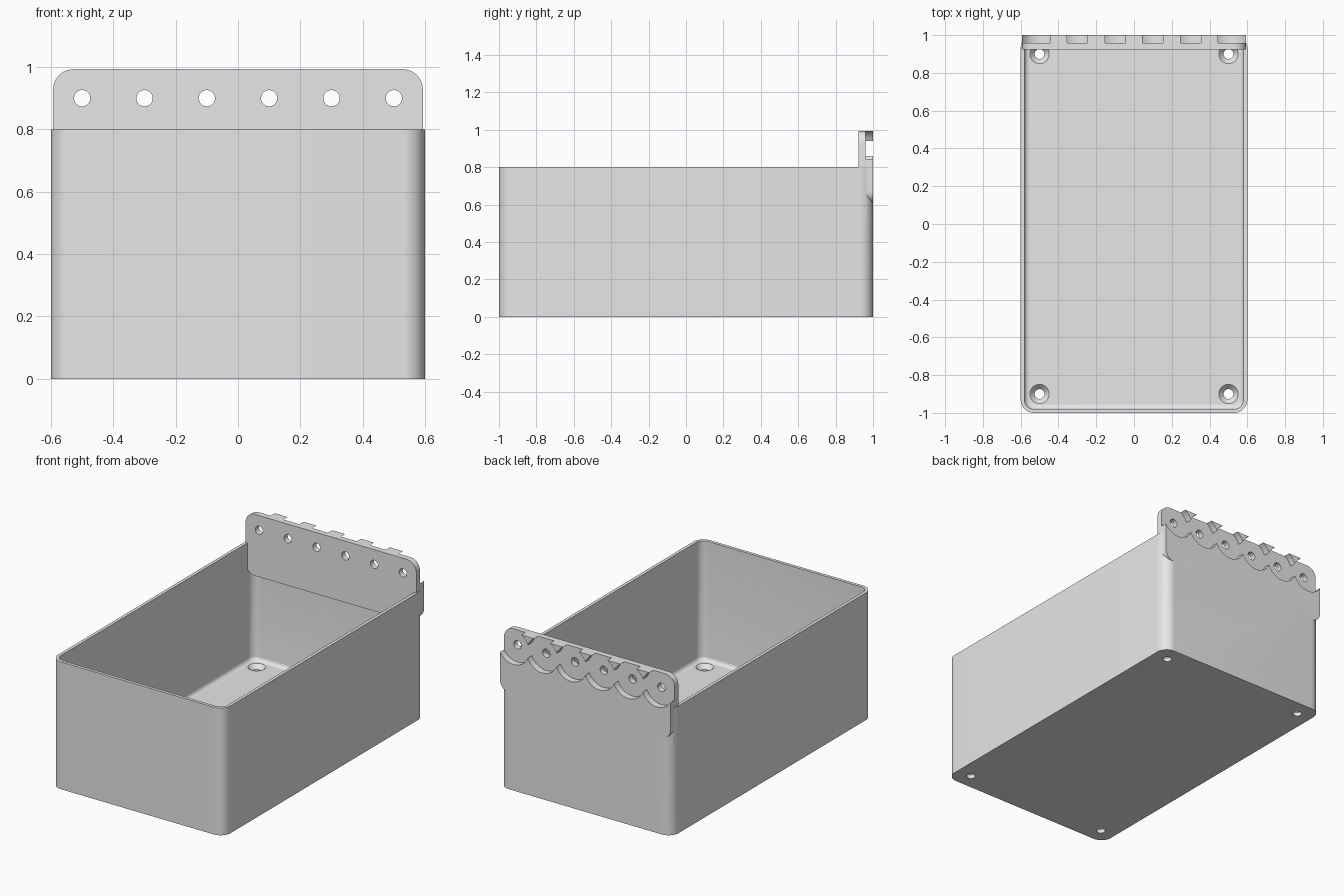
import bpy, bmesh, math
from mathutils import Matrix

old = bpy.data.objects.get("Cube")
if old:
    bpy.data.objects.remove(old)

grey = bpy.data.materials.new("plain_grey")
grey.use_nodes = True
grey.diffuse_color = (0.8, 0.8, 0.8, 1)
grey.node_tree.nodes["Principled BSDF"].inputs["Base Color"].default_value = (0.8, 0.8, 0.8, 1)

TO_BACK = Matrix.Rotation(math.radians(90), 4, 'X')  # local z becomes -y, local y becomes z


def finish(name, bm):
    bmesh.ops.recalc_face_normals(bm, faces=bm.faces)
    mesh = bpy.data.meshes.new(name)
    bm.to_mesh(mesh)
    bm.free()
    mesh.materials.append(grey)
    obj = bpy.data.objects.new(name, mesh)
    bpy.context.collection.objects.link(obj)
    return obj


def rounded_block(name, hx, hy, r, low, high, fillet=0, matrix=Matrix()):
    """Extruded rounded rectangle, with an optional fillet round its lower edge."""
    bm = bmesh.new()
    ring = []
    for q, (sx, sy) in enumerate([(1, 1), (-1, 1), (-1, -1), (1, -1)]):
        for i in range(13):
            a = math.radians(90) * (q + i / 12)
            ring.append(bm.verts.new((sx * (hx - r) + r * math.cos(a),
                                      sy * (hy - r) + r * math.sin(a), low)))
    base = bm.faces.new(ring)
    rim = list(base.edges)
    top = bmesh.ops.extrude_face_region(bm, geom=[base], use_keep_orig=True)["geom"]
    bmesh.ops.translate(bm, verts=[v for v in top if isinstance(v, bmesh.types.BMVert)],
                        vec=(0, 0, high - low))
    if fillet:
        bmesh.ops.bevel(bm, geom=rim, offset=fillet, segments=5, profile=0.5, affect='EDGES')
    bm.transform(matrix)
    return finish(name, bm)


def cone(name, r1, r2, depth, matrix):
    bm = bmesh.new()
    bmesh.ops.create_cone(bm, cap_ends=True, segments=48, radius1=r1, radius2=r2,
                          depth=depth, matrix=matrix)
    return finish(name, bm)


def combine(target, tool, operation):
    mod = target.modifiers.new(operation, 'BOOLEAN')
    mod.operation, mod.object, mod.solver = operation, tool, 'EXACT'
    bpy.context.view_layer.objects.active = target
    bpy.ops.object.modifier_apply(modifier=mod.name)
    bpy.data.objects.remove(tool)


# Open tray: outer shell minus a cavity with a filleted floor
FLOOR = 0.05
bin_body = rounded_block("storage_bin", 0.6, 1.0, 0.07, 0, 0.8)
combine(bin_body, rounded_block("cavity", 0.58, 0.98, 0.05, FLOOR, 1.2, 0.025), 'DIFFERENCE')

# Thick rounded mounting plate, flush with the back
plate_place = Matrix.Translation((0, 1, 0.8)) @ TO_BACK
combine(bin_body, rounded_block("mounting_plate", 0.593, 0.193, 0.065, 0, 0.077,
                                matrix=plate_place), 'UNION')

# Row of round pockets with screw holes in the plate
for i in range(6):
    x = -0.5 + 0.2 * i
    for name, r, y, depth in (("pocket", 0.108, 1.0, 0.082), ("plate_hole", 0.026, 0.95, 0.2)):
        place = Matrix.Translation((x, y, 0.9)) @ TO_BACK
        combine(bin_body, cone(name, r, r, depth, place), 'DIFFERENCE')

# Countersunk floor holes near the corners
for x in (-0.5, 0.5):
    for y in (-0.9, 0.9):
        combine(bin_body, cone("floor_hole", 0.026, 0.026, 0.2,
                               Matrix.Translation((x, y, 0))), 'DIFFERENCE')
        combine(bin_body, cone("countersink", 0.026, 0.052, 0.028,
                               Matrix.Translation((x, y, FLOOR - 0.013))), 'DIFFERENCE')

# Smooth rounded walls, crisp edges
for o in bpy.context.selected_objects:
    o.select_set(False)
bin_body.select_set(True)
bpy.context.view_layer.objects.active = bin_body
bpy.ops.object.shade_smooth_by_angle(angle=math.radians(30))
